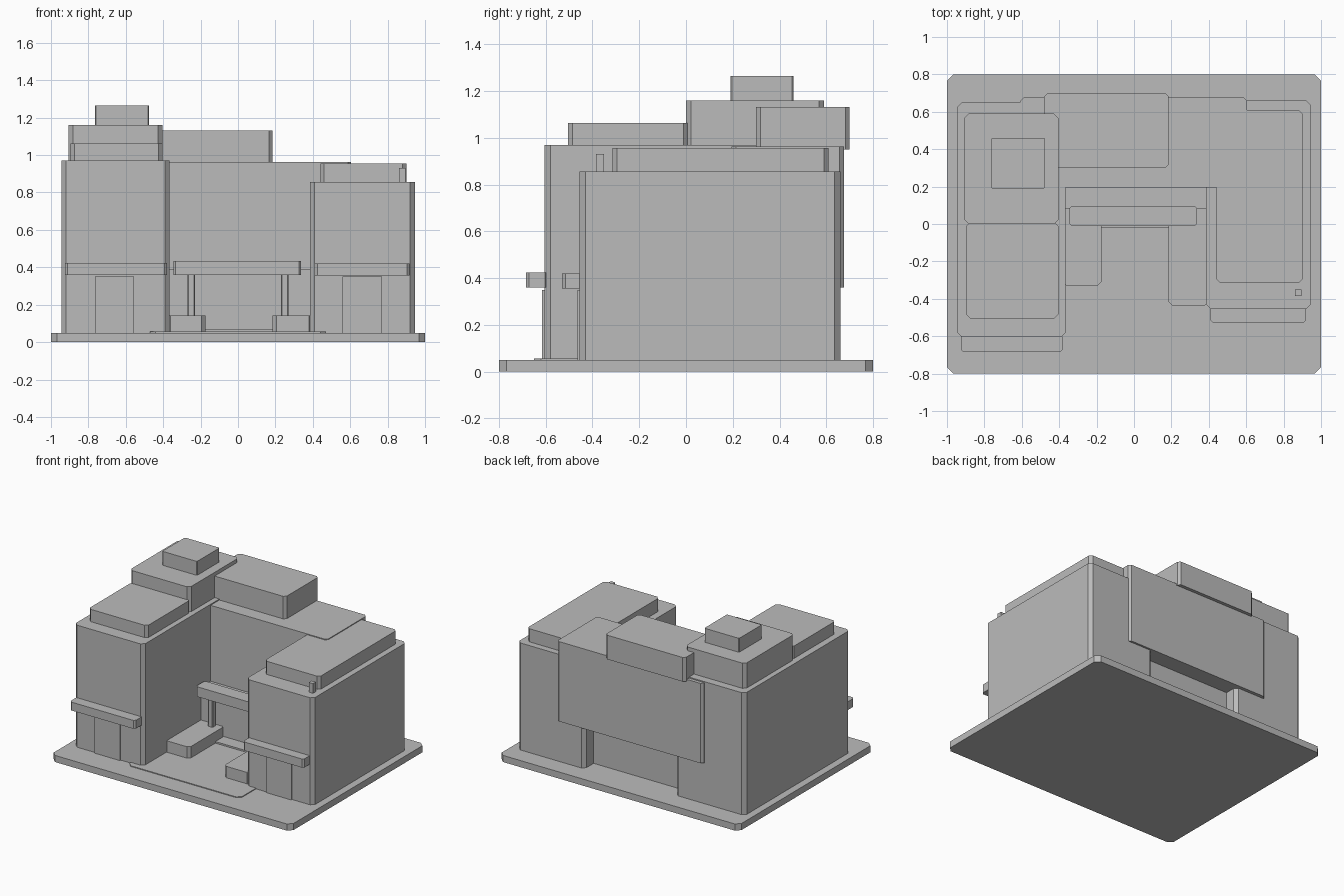
import bpy
import bmesh

cube = bpy.data.objects.get("Cube")
if cube:
    bpy.data.objects.remove(cube, do_unlink=True)

# One matte grey for the whole building
grey = bpy.data.materials.new("plain_grey")
grey.use_nodes = True
colour = (0.5, 0.5, 0.5, 1)
grey.diffuse_color = colour
grey.node_tree.nodes["Principled BSDF"].inputs["Base Color"].default_value = colour


def block(name, x, y, z, cut=0.0):
    """Box from (min, max) ranges, with its upright corners chamfered by cut."""
    bm = bmesh.new()
    bmesh.ops.create_cube(bm, size=1)
    for v in bm.verts:
        for axis, (low, high) in enumerate((x, y, z)):
            v.co[axis] = high if v.co[axis] > 0 else low
    if cut:
        upright = [e for e in bm.edges
                   if abs(e.verts[0].co.z - e.verts[1].co.z) > 1e-5]
        bmesh.ops.bevel(bm, geom=upright, offset=cut, offset_type='OFFSET',
                        segments=1, affect='EDGES', clamp_overlap=True)
    bmesh.ops.recalc_face_normals(bm, faces=bm.faces)
    mesh = bpy.data.meshes.new(name)
    bm.to_mesh(mesh)
    bm.free()
    mesh.materials.append(grey)
    obj = bpy.data.objects.new(name, mesh)
    bpy.context.collection.objects.link(obj)
    return obj


# Site
block("base", (-1, 1), (-0.8, 0.8), (0, 0.05), 0.033)
block("plaza", (-0.47, 0.47), (-0.65, 0.1), (0.045, 0.056), 0.03)
block("entrance_step", (-0.37, 0.39), (-0.02, 0.1), (0.045, 0.068))

# Main wings, with the bridge hung between them over a recessed lobby
block("right_wing", (-0.945, -0.365), (-0.605, 0.65), (0.05, 0.97), 0.025)
block("left_wing", (0.385, 0.945), (-0.455, 0.66), (0.05, 0.857), 0.025)
block("lobby", (-0.4, 0.42), (0.08, 0.55), (0.05, 0.39))
block("bridge", (-0.61, 0.605), (0.195, 0.675), (0.36, 0.962), 0.018)

# Roof storeys
block("right_roof_rear", (-0.905, -0.405), (0, 0.59), (0.96, 1.16), 0.022)
block("right_roof_front", (-0.895, -0.405), (-0.505, 0.01), (0.96, 1.063), 0.02)
block("right_roof_top", (-0.765, -0.475), (0.19, 0.46), (1.15, 1.265), 0.006)
block("bridge_roof", (-0.48, 0.185), (0.3, 0.7), (0.95, 1.132), 0.018)
block("left_roof", (0.44, 0.9), (-0.315, 0.61), (0.85, 0.956), 0.02)
block("roof_vent", (0.86, 0.895), (-0.385, -0.35), (0.85, 0.93))

# Entrance canopy, planters and columns
block("entrance_canopy", (-0.345, 0.337), (-0.01, 0.097), (0.36, 0.435), 0.012)
block("right_planter", (-0.38, -0.175), (-0.33, 0.09), (0.05, 0.142), 0.02)
block("left_planter", (0.185, 0.4), (-0.435, 0.09), (0.05, 0.142), 0.02)
for side, x in (("right", -0.25), ("left", 0.25)):
    block(side + "_column", (x - 0.02, x + 0.02), (0.025, 0.065), (0.05, 0.37), 0.006)

# Wing doors and their canopies
block("right_door", (-0.765, -0.555), (-0.615, -0.58), (0.05, 0.35))
block("left_door", (0.56, 0.77), (-0.465, -0.43), (0.05, 0.35))
block("right_canopy", (-0.925, -0.38), (-0.685, -0.59), (0.36, 0.423), 0.014)
block("left_canopy", (0.41, 0.917), (-0.53, -0.44), (0.355, 0.42), 0.014)
